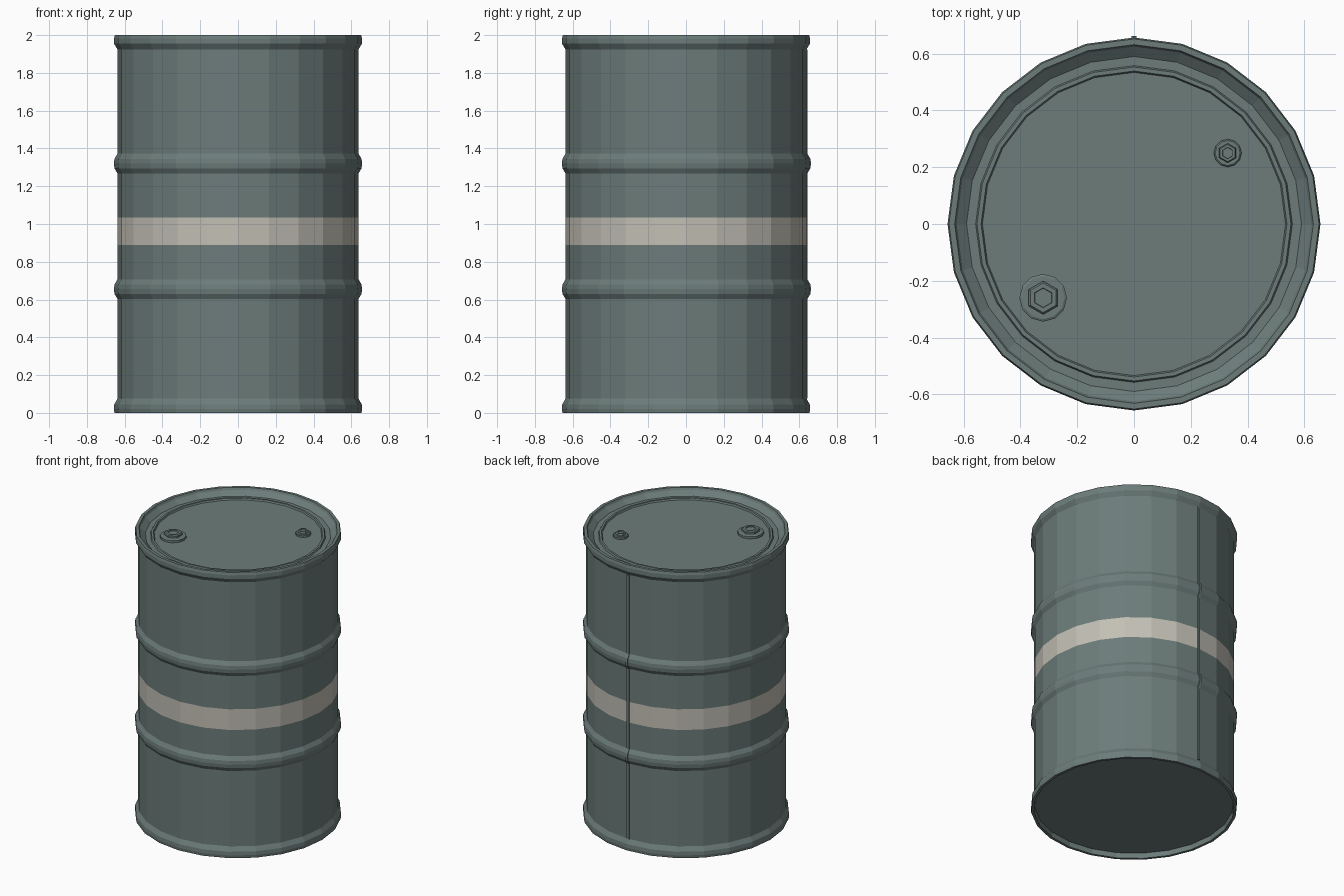
import bpy, bmesh, math

if "Cube" in bpy.data.objects:
    bpy.data.objects.remove(bpy.data.objects["Cube"])

def material(name, rgb):
    m = bpy.data.materials.new(name)
    m.diffuse_color = (*rgb, 1)
    m.use_nodes = True
    m.node_tree.nodes["Principled BSDF"].inputs["Base Color"].default_value = m.diffuse_color
    return m

GREEN = material("grey green paint", (0.150, 0.203, 0.195))
CREAM = material("cream stripe paint", (0.54, 0.52, 0.46))

def finish(name, bm, mats):
    bmesh.ops.recalc_face_normals(bm, faces=bm.faces[:])
    me = bpy.data.meshes.new(name)
    bm.to_mesh(me)
    bm.free()
    for m in mats:
        me.materials.append(m)
    ob = bpy.data.objects.new(name, me)
    bpy.context.collection.objects.link(ob)
    return ob

def lathe(name, profile, sides, centre=(0, 0), turn=0.0, stripe=None):
    """Closed turned solid; the profile runs from bottom to top, ends capped."""
    bm = bmesh.new()
    rings = []
    for r, z in profile:
        rings.append([bm.verts.new((centre[0] + r * math.cos(turn + 2 * math.pi * i / sides),
                                    centre[1] + r * math.sin(turn + 2 * math.pi * i / sides), z))
                      for i in range(sides)])
    for a, b in zip(rings, rings[1:]):
        for i in range(sides):
            j = (i + 1) % sides
            bm.faces.new((a[i], a[j], b[j], b[i]))
    bm.faces.new(rings[0][::-1])
    bm.faces.new(rings[-1])
    if stripe:
        for f in bm.faces:
            if len(f.verts) == 4 and stripe[0] < f.calc_center_median().z < stripe[1]:
                f.material_index = 1
    return finish(name, bm, [GREEN, CREAM] if stripe else [GREEN])

R, RO = 0.638, 0.657

def rib(z):
    return [(R, z - 0.052), (RO - 0.003, z - 0.025), (RO, z), (RO - 0.003, z + 0.025), (R, z + 0.052)]

# Outer wall with rolled ribs; the stripe edges are profile points
wall = ([(R, 0.075)] + rib(0.655) + [(R, 0.89), (R, 1.035)] + rib(1.32) + [(R, 1.925)])
bottom = [(0.632, 0.035), (0.636, 0.0), (0.654, 0.0), (RO, 0.02), (RO - 0.002, 0.045)]
top = [(RO, 1.955), (RO, 1.982), (0.652, 2.0), (0.632, 2.0), (0.625, 1.985), (0.59, 1.957),
       (0.558, 1.957), (0.553, 1.967), (0.539, 1.967), (0.534, 1.957)]
lathe("drum_body", bottom + wall + top, 24, stripe=(0.9, 1.03))

# Welded seam up the back, following the wall
bm = bmesh.new()
rows = []
for r, z in wall:
    rows.append([bm.verts.new((x, y, z)) for x, y in
                 ((-0.009, r - 0.015), (-0.009, r + 0.005), (0.009, r + 0.005), (0.009, r - 0.015))])
for a, b in zip(rows, rows[1:]):
    for i in range(4):
        j = (i + 1) % 4
        bm.faces.new((a[i], a[j], b[j], b[i]))
bm.faces.new(rows[0])
bm.faces.new(rows[-1])
finish("back_seam", bm, [GREEN])

# Filler caps: round flange with a hexagonal plug
def cap(name, centre, r, h):
    z = 1.95
    lathe(name + "_flange", [(r, z), (r, z + h * 0.5), (r * 0.9, z + h * 0.6)], 12, centre)
    lathe(name + "_plug", [(r * 0.7, z), (r * 0.7, z + h * 0.85), (r * 0.62, z + h),
                           (r * 0.42, z + h), (r * 0.40, z + h * 0.85)], 6, centre, math.pi / 6)

cap("large_cap", (-0.32, -0.26), 0.084, 0.045)
cap("small_cap", (0.33, 0.25), 0.049, 0.038)
